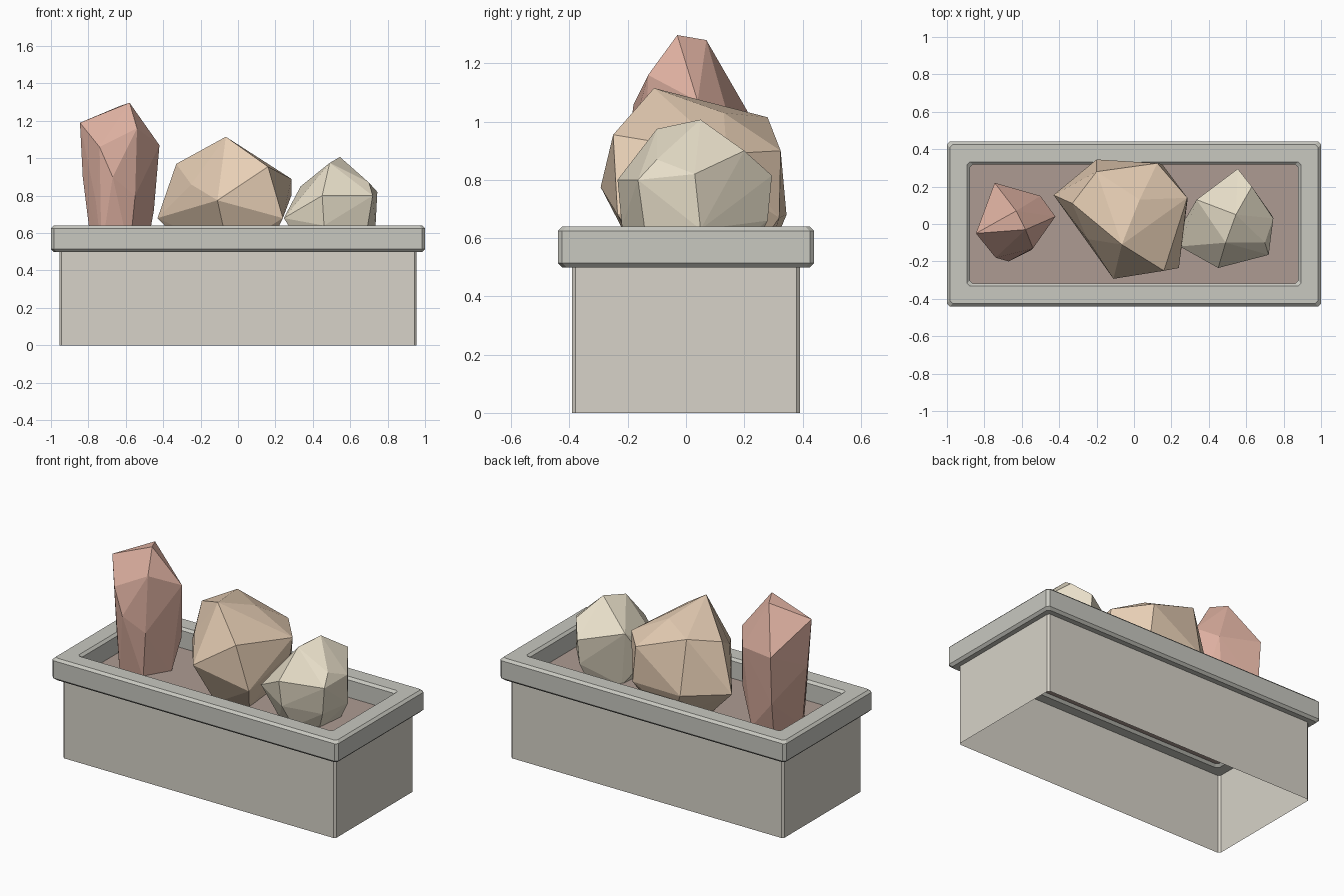
import bpy, bmesh

if "Cube" in bpy.data.objects:
    bpy.data.objects.remove(bpy.data.objects["Cube"])


def make(name, bm, color):
    bmesh.ops.recalc_face_normals(bm, faces=bm.faces)
    me = bpy.data.meshes.new(name)
    bm.to_mesh(me)
    bm.free()
    ob = bpy.data.objects.new(name, me)
    bpy.context.collection.objects.link(ob)
    mat = bpy.data.materials.new(name + "_mat")
    mat.diffuse_color = (*color, 1)
    mat.use_nodes = True
    mat.node_tree.nodes["Principled BSDF"].inputs["Base Color"].default_value = mat.diffuse_color
    me.materials.append(mat)
    return ob


def rect(bm, x, y, z, c=0.0):
    """Rectangle of vertices at height z, corners chamfered by c."""
    if c:
        pts = [(x, y - c), (x - c, y), (c - x, y), (-x, y - c),
               (-x, c - y), (c - x, -y), (x - c, -y), (x, c - y)]
    else:
        pts = [(x, y), (-x, y), (-x, -y), (x, -y)]
    return [bm.verts.new((a, b, z)) for a, b in pts]


def bridge(bm, loops, closed=False):
    pairs = list(zip(loops, loops[1:]))
    if closed:
        pairs.append((loops[-1], loops[0]))
    for a, b in pairs:
        n = len(a)
        for i in range(n):
            bm.faces.new((a[i], a[(i + 1) % n], b[(i + 1) % n], b[i]))


def rock(name, pts, color):
    bm = bmesh.new()
    for p in pts:
        bm.verts.new(p)
    bmesh.ops.convex_hull(bm, input=bm.verts)
    loose = [v for v in bm.verts if not v.link_faces]
    bmesh.ops.delete(bm, geom=loose, context='VERTS')
    make(name, bm, color)


# planter walls: an open shell with chamfered corners
bm = bmesh.new()
bridge(bm, [rect(bm, .955, .392, z, .012) for z in (0, .5)])
make("planter_walls", bm, (.68, .65, .58))

# rim: chamfered square section swept round the opening
bm = bmesh.new()
section = [(0, .515), (0, .625), (.015, .64), (.108, .64),
           (.123, .625), (.123, .515), (.108, .5), (.015, .5)]
bridge(bm, [rect(bm, 1 - d, .44 - d, z, .015) for d, z in section], True)
make("planter_rim", bm, (.58, .58, .53))

# soil
bm = bmesh.new()
bm.faces.new(rect(bm, .885, .325, .515))
make("soil", bm, (.42, .33, .29))

# faceted rocks, hulled from their main corners
rock("tall_red_rock", [
    (-.58, -.03, 1.297), (-.63, .07, 1.28), (-.845, -.05, 1.19), (-.42, .04, 1.07),
    (-.74, -.18, 1.06), (-.745, .22, 1.02), (-.54, -.13, 1.16), (-.5, .15, 1.0),
    (-.67, -.2, .9), (-.45, .08, .72), (-.76, -.13, .77), (-.83, -.03, .9),
    (-.55, -.14, .8), (-.74, .2, .72), (-.78, -.05, .5), (-.73, -.14, .5),
    (-.58, -.12, .5), (-.49, .03, .5), (-.55, .13, .5), (-.72, .15, .5)],
    (.72, .43, .35))

rock("wide_tan_rock", [
    (-.065, -.11, 1.115), (-.2, .28, 1.015), (-.33, .11, .97), (.16, -.25, .955),
    (.285, .14, .89), (.125, .325, .9), (.03, .13, 1.03), (-.43, .155, .68),
    (-.2, .345, .68), (.24, -.235, .68), (-.11, -.293, .775), (-.25, -.08, .86),
    (.285, .12, .8), (.15, .32, .67), (-.25, .1, .5), (-.05, -.15, .5),
    (.15, -.1, .5), (.12, .2, .5), (-.1, .27, .5)],
    (.8, .62, .46))

rock("small_cream_rock", [
    (.545, .05, 1.007), (.49, -.1, .975), (.63, .2, .9), (.555, .295, .815),
    (.745, .03, .82), (.72, -.165, .8), (.45, -.235, .8), (.245, -.12, .68),
    (.335, .13, .85), (.7, -.1, .87), (.735, .05, .63), (.69, -.14, .62),
    (.55, .28, .66), (.27, .02, .66), (.46, -.22, .64), (.36, -.1, .5),
    (.5, -.16, .5), (.64, -.1, .5), (.66, .08, .5), (.53, .2, .5), (.38, .1, .5)],
    (.8, .73, .58))
